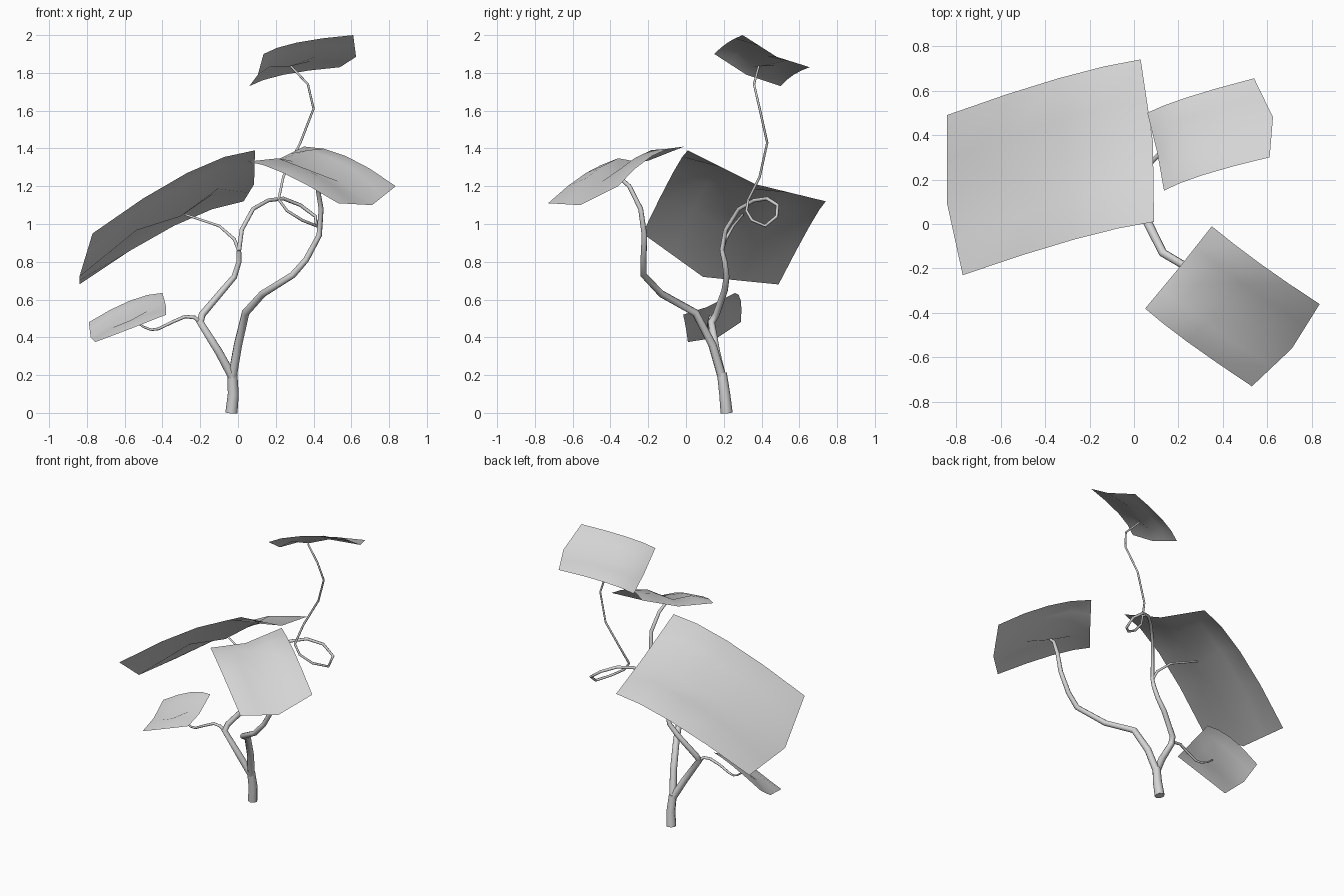
import bpy
import bmesh
import math
from mathutils import Vector

default_cube = bpy.data.objects.get("Cube")
if default_cube:
    bpy.data.objects.remove(default_cube, do_unlink=True)

# One plain clay colour for the whole plant
clay = bpy.data.materials.new("light_grey_clay")
clay.use_nodes = True
clay_colour = (.66, .66, .66, 1)
clay.diffuse_color = clay_colour
clay.node_tree.nodes["Principled BSDF"].inputs["Base Color"].default_value = clay_colour


def link_mesh(name, mesh):
    """Add a mesh object with the clay material."""
    obj = bpy.data.objects.new(name, mesh)
    bpy.context.collection.objects.link(obj)
    mesh.materials.clear()
    mesh.materials.append(clay)
    return obj


def make_branch(name, start_radius, end_radius, path):
    """Eight-sided tube along a polyline that tapers evenly from start to end."""
    curve = bpy.data.curves.new(name + "_path", "CURVE")
    curve.dimensions = "3D"
    curve.bevel_depth = 1
    curve.bevel_resolution = 2
    curve.use_fill_caps = True
    spline = curve.splines.new("POLY")
    spline.points.add(len(path) - 1)
    for index, (point, position) in enumerate(zip(spline.points, path)):
        blend = index / (len(path) - 1)
        point.co = (*position, 1)
        point.radius = start_radius + (end_radius - start_radius) * blend
    helper = bpy.data.objects.new(name + "_helper", curve)
    bpy.context.collection.objects.link(helper)
    bpy.context.view_layer.update()
    graph = bpy.context.evaluated_depsgraph_get()
    mesh = bpy.data.meshes.new_from_object(helper.evaluated_get(graph))
    bpy.data.objects.remove(helper, do_unlink=True)
    bpy.data.curves.remove(curve)
    mesh.name = name
    obj = link_mesh(name, mesh)
    bpy.ops.object.select_all(action="DESELECT")
    obj.select_set(True)
    bpy.context.view_layer.objects.active = obj
    bpy.ops.object.shade_smooth_by_angle(angle=math.radians(50))


def quadratic(first, middle, last, t):
    """Curve through three points, with t running from zero to one."""
    a = 2 * (t - .5) * (t - 1)
    b = 4 * t * (1 - t)
    c = 2 * t * (t - .5)
    return first * a + middle * b + last * c


def make_leaf(name, front_edge, back_edge, end_middles, centre_dip, steps=4):
    """Coarse sheet between two long edges, folded along its rib and pulled in at the stem."""
    front = [Vector(p) for p in front_edge]
    back = [Vector(p) for p in back_edge]
    start, finish = [Vector(p) for p in end_middles]
    down = Vector((0, 0, -centre_dip))

    # Rib offsets from the flat sheet at each station along the leaf
    rib = [start - (front[0] + back[0]) / 2, down / 3, down, down / 3,
           finish - (front[2] + back[2]) / 2]

    bm = bmesh.new()
    grid = []
    for row in range(steps + 1):
        v = row / steps
        line = []
        for column in range(steps + 1):
            u = column / steps
            point = quadratic(*front, u).lerp(quadratic(*back, u), v)
            at_tip = column in (0, steps)
            if row == steps // 2:
                point += rib[column]
            elif row in (1, steps - 1):
                # Halves between rib and edge are slightly domed
                point += rib[column] / 2 if at_tip else -down / 5
            line.append(bm.verts.new(point))
        grid.append(line)
    for lower, upper in zip(grid, grid[1:]):
        for column in range(steps):
            face = bm.faces.new((lower[column], lower[column + 1],
                                 upper[column + 1], upper[column]))
            face.smooth = True
    mesh = bpy.data.meshes.new(name)
    bm.to_mesh(mesh)
    bm.free()
    link_mesh(name, mesh)


# Trunk and the two main limbs
make_branch("trunk", .032, .026, [(-.035, .215, 0), (-.025, .205, .1), (-.03, .19, .21)])

make_branch("right_limb", .024, .012, [
    (-.03, .19, .19), (-.1, .16, .32), (-.2, .135, .48), (-.19, .16, .52),
    (-.08, .205, .65), (-.02, .215, .72), (.005, .205, .8), (.005, .19, .86)])

make_branch("left_limb", .024, .01, [
    (-.03, .19, .19), (0, .14, .36), (.04, .05, .53), (.13, -.13, .63),
    (.29, -.225, .73), (.36, -.225, .81), (.43, -.22, .94), (.44, -.24, 1.08),
    (.42, -.3, 1.2), (.405, -.35, 1.245)])

# Thin stem that makes a full loop before it climbs to the top leaf
make_branch("looping_stem", .012, .007, [
    (.005, .19, .86), (.02, .21, .97), (.08, .28, 1.08), (.16, .36, 1.125),
    (.24, .43, 1.135), (.33, .485, 1.1), (.41, .48, 1.04), (.415, .42, .99),
    (.34, .35, 1.02), (.26, .32, 1.07), (.215, .33, 1.13)])
make_branch("top_stem", .007, .006, [
    (.215, .33, 1.13), (.24, .39, 1.25), (.33, .43, 1.43), (.4, .39, 1.61),
    (.37, .36, 1.74), (.28, .385, 1.835)])

# Side twigs
make_branch("large_leaf_twig", .01, .006, [
    (.005, .19, .86), (-.02, .21, .92), (-.1, .25, .99), (-.28, .3, 1.05)])
make_branch("small_leaf_twig", .011, .005, [
    (-.2, .135, .48), (-.23, .13, .505), (-.28, .13, .51), (-.35, .12, .48),
    (-.42, .12, .445), (-.46, .13, .44), (-.5, .14, .455), (-.54, .14, .485)])

# Leaves: front edge, back edge, middles of the two short ends, dip at the stem
make_leaf("large_leaf",
          [(-.77, -.23, .95), (-.27, -.07, 1.27), (.09, .01, 1.39)],
          [(-.84, .49, .68), (-.34, .655, .99), (.03, .74, 1.12)],
          [(-.84, .09, .72), (.085, .37, 1.21)], .09)
make_leaf("front_leaf",
          [(.05, -.38, 1.33), (.24, -.53, 1.27), (.53, -.73, 1.11)],
          [(.35, -.01, 1.41), (.57, -.18, 1.36), (.835, -.36, 1.2)],
          [(.2, -.2, 1.335), (.71, -.56, 1.1)], .07)
make_leaf("top_leaf",
          [(.135, .15, 1.9), (.31, .22, 1.96), (.61, .3, 2)],
          [(.06, .5, 1.73), (.24, .57, 1.79), (.54, .655, 1.83)],
          [(.105, .32, 1.79), (.625, .48, 1.885)], .04)
make_leaf("small_leaf",
          [(-.755, .01, .375), (-.57, 0, .445), (-.38, -.015, .52)],
          [(-.79, .29, .48), (-.57, .29, .595), (-.4, .26, .635)],
          [(-.78, .17, .4), (-.38, .11, .56)], .035)
